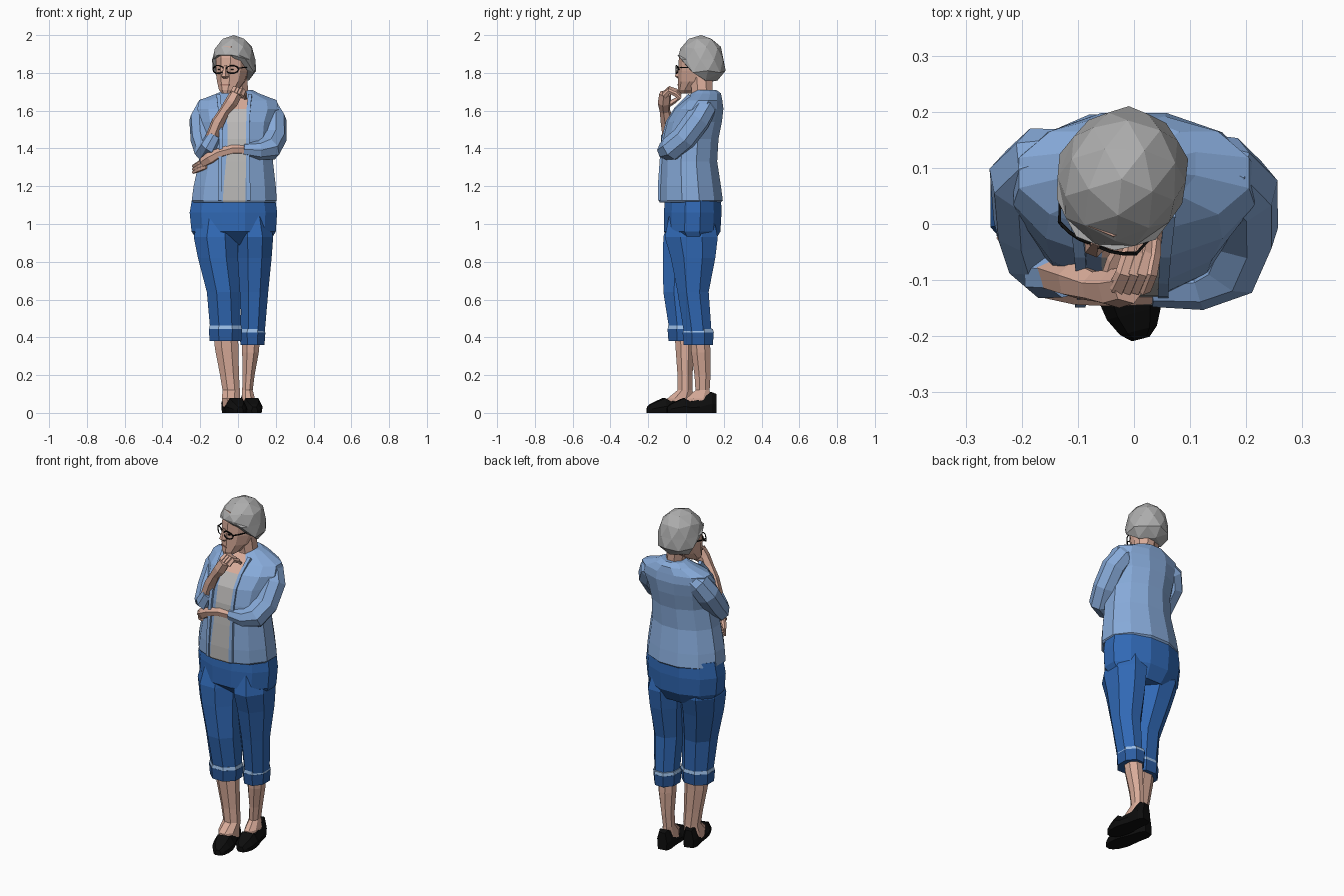
import bpy, bmesh, math
from mathutils import Vector, Matrix


def mat(name, r, g, b):
    m = bpy.data.materials.new(name)
    m.diffuse_color = (r, g, b, 1)
    return m


JACKET = mat("jacket blue", 0.24, 0.40, 0.69)
DENIM = mat("denim blue", 0.03, 0.14, 0.46)
CUFF = mat("cuff blue", 0.025, 0.11, 0.36)
STRIPE = mat("stripe blue", 0.36, 0.56, 0.86)
SKIN = mat("skin", 0.69, 0.41, 0.32)
HAIR = mat("hair grey", 0.42, 0.42, 0.42)
SHIRT = mat("shirt grey", 0.50, 0.49, 0.48)
BLACK = mat("black", 0.004, 0.004, 0.004)
LIPS = mat("lips", 0.42, 0.2, 0.16)


def finish(name, bm, *mats):
    bmesh.ops.recalc_face_normals(bm, faces=bm.faces)
    me = bpy.data.meshes.new(name)
    bm.to_mesh(me)
    bm.free()
    for m in mats:
        me.materials.append(m)
    ob = bpy.data.objects.new(name, me)
    bpy.context.collection.objects.link(ob)
    return ob


def skin_rings(name, rings, mats, rule=None, matrix=None):
    """Joins closed rings of points, caps both ends."""
    bm = bmesh.new()
    vs = [[bm.verts.new(p) for p in r] for r in rings]
    n = len(vs[0])
    for a, b in zip(vs, vs[1:]):
        for i in range(n):
            j = (i + 1) % n
            f = bm.faces.new((a[i], a[j], b[j], b[i]))
            if rule:
                f.material_index = rule(i, f.calc_center_median())
    bm.faces.new(vs[0][::-1])
    bm.faces.new(vs[-1])
    if matrix:
        bm.transform(matrix)
    return finish(name, bm, *mats)


def loft(name, levels, n, mats, rule=None, matrix=None):
    """Levels are (x0, x1, y0, y1, z); face column 0 looks to the front."""
    rings = []
    k = 1 / math.cos(math.pi / n)
    for x0, x1, y0, y1, z in levels:
        ring = []
        for i in range(n):
            a = -math.pi / 2 + (i - 0.5) * 2 * math.pi / n
            ring.append(((x0 + x1) / 2 + k * (x1 - x0) / 2 * math.cos(a),
                         (y0 + y1) / 2 + k * (y1 - y0) / 2 * math.sin(a), z))
        rings.append(ring)
    return skin_rings(name, rings, mats, rule, matrix)


def limb(name, path, n, m, matrix=None):
    """Tube through (x, y, z, radius) points."""
    pts = [Vector(p[:3]) for p in path]
    rings, side = [], None
    for i, p in enumerate(pts):
        t = (pts[min(i + 1, len(pts) - 1)] - pts[max(i - 1, 0)]).normalized()
        if side is None:
            side = t.orthogonal()
        side = (side - t * side.dot(t)).normalized()
        up = t.cross(side)
        rings.append([p + path[i][3] * (math.cos(a) * side + math.sin(a) * up)
                      for a in [2 * math.pi * k / n for k in range(n)]])
    return skin_rings(name, rings, [m], None, matrix)


def box(name, c, s, m, matrix):
    bm = bmesh.new()
    bmesh.ops.create_cube(bm, size=1, matrix=matrix @ Matrix.Translation(c) @ Matrix.Diagonal((*s, 1)))
    return finish(name, bm, m)


# jacket with the shirt and neckline in its front column
loft("jacket_and_shirt", [
    (-.235, .195, -.14, .185, 1.115), (-.245, .205, -.145, .195, 1.125), (-.235, .2, -.145, .185, 1.2),
    (-.207, .185, -.137, .165, 1.33), (-.19, .18, -.127, .172, 1.45), (-.2, .19, -.105, .19, 1.54),
    (-.215, .215, -.06, .198, 1.61), (-.205, .205, -.01, .192, 1.655), (-.11, .11, .03, .185, 1.692),
    (-.07, .075, .05, .16, 1.71)], 12, [JACKET, SHIRT, SKIN],
    lambda i, c: 0 if i else (1 if c.z < 1.61 else 2))
# two front edges of the open jacket
for s, x in ((-1, -.096), (1, .056)):
    limb("jacket_edge", [(x, -.14, 1.125, .013), (x, -.14, 1.2, .013), (x - s * .003, -.13, 1.34, .013),
                         (x - s * .004, -.12, 1.45, .013), (x - s * .003, -.098, 1.54, .013),
                         (x, -.052, 1.61, .014), (x + s * .008, .02, 1.682, .014)], 4, JACKET)

# sleeves
limb("left_sleeve", [(.10, .12, 1.64, .045), (.155, .095, 1.61, .066), (.188, .06, 1.55, .07),
                     (.19, -.01, 1.455, .068), (.163, -.075, 1.4, .068), (.11, -.105, 1.39, .05),
                     (.03, -.112, 1.395, .036)], 8, JACKET)
limb("right_sleeve", [(-.11, .125, 1.64, .045), (-.16, .11, 1.61, .066), (-.19, .08, 1.55, .07),
                      (-.187, .0, 1.45, .065), (-.175, -.06, 1.39, .058), (-.155, -.085, 1.405, .05),
                      (-.12, -.09, 1.47, .042)], 8, JACKET)

# folded forearm and hand
limb("left_forearm", [(.06, -.112, 1.395, .03), (-.03, -.12, 1.395, .028), (-.1, -.118, 1.375, .027),
                      (-.145, -.102, 1.35, .034), (-.185, -.075, 1.325, .027)], 6, SKIN)
for k in range(3):
    d = k * .02
    limb("left_finger", [(-.165, -.09, 1.345 - d, .015), (-.205, -.06, 1.322 - d * .8, .014),
                         (-.238, -.02, 1.305 - d * .8, .009)], 5, SKIN)
# raised forearm and hand below the chin
limb("right_forearm", [(-.15, -.085, 1.43, .036), (-.105, -.1, 1.54, .035), (-.07, -.112, 1.6, .028),
                       (-.035, -.115, 1.645, .036), (-.01, -.11, 1.69, .033)], 6, SKIN)
for k in range(4):
    d = k * .015
    limb("right_finger", [(-.03 + d, -.115, 1.69 - d * .3, .016), (-.018 + d, -.088, 1.717 - d * .3, .015),
                          (-.01 + d, -.055, 1.705 - d * .4, .013), (-.006 + d, -.03, 1.682 - d * .4, .009)], 5, SKIN)
limb("right_thumb", [(-.045, -.1, 1.63, .016), (-.035, -.065, 1.65, .014), (-.02, -.035, 1.67, .009)], 5, SKIN)

# trousers: hips and two legs
loft("hips", [(-.24, .195, -.11, .185, 1.15), (-.256, .207, -.117, .188, 1.06), (-.246, .2, -.117, .182, .96),
              (-.2, .16, -.04, .14, .89)], 12, [DENIM])
loft("right_trouser_leg", [(-.21, -.01, -.09, .13, 1.04), (-.234, .0, -.12, .148, .93), (-.212, .0, -.122, .115, .82),
                           (-.165, .012, -.12, .07, .64), (-.148, .016, -.09, .062, .45),
                           (-.14, .01, -.08, .05, .4)], 8, [DENIM])
loft("left_trouser_leg", [(-.01, .165, -.09, .145, 1.04), (-.005, .186, -.112, .168, .93), (.0, .178, -.08, .155, .82),
                          (.012, .16, -.045, .12, .64), (.018, .142, -.012, .135, .43),
                          (.02, .135, -.005, .13, .38)], 8, [DENIM])

# turned-up cuffs with a pale stripe, then bare legs
for side, x0, x1, y0, y1, z in (("right", -.155, .022, -.098, .068, .38), ("left", .008, .145, -.018, .147, .36)):
    loft(side + "_cuff", [(x0 + .005, x1 - .005, y0 + .005, y1 - .005, z), (x0, x1, y0, y1, z + .065)], 8, [CUFF])
    loft(side + "_cuff_stripe", [(x0 + .001, x1 - .001, y0 + .001, y1 - .001, z + .065),
                                 (x0 + .005, x1 - .005, y0 + .004, y1 - .004, z + .083)], 8, [STRIPE])
loft("right_shin", [(-.13, .0, -.06, .045, .42), (-.122, .002, -.055, .04, .34), (-.095, .005, -.045, .035, .2),
                    (-.082, .01, -.045, .035, .12), (-.085, .01, -.1, .04, .075), (-.08, .01, -.1, .04, .03)], 8, [SKIN])
loft("left_shin", [(.022, .117, .025, .125, .4), (.022, .11, .028, .13, .32), (.025, .088, .045, .13, .2),
                   (.022, .078, .05, .125, .12), (.02, .09, .0, .13, .075), (.02, .09, .0, .13, .03)], 8, [SKIN])


# slip-on shoes: sections from heel to toe as (position, half width, height)
def shoe(name, heel, toe):
    h, t = Vector((*heel, 0)), Vector((*toe, 0))
    side = Vector((0, 0, 1)).cross(t - h).normalized()
    rings = []
    for k, w, top in ((0, .028, .1), (.1, .042, .11), (.35, .046, .07), (.55, .055, .06),
                      (.66, .057, .078), (.82, .05, .06), (.94, .034, .045), (1, .016, .03)):
        c = h.lerp(t, k)
        rings.append([c + side * w * a + Vector((0, 0, top * b)) for a, b in
                      ((-.9, 0), (-1, .45), (-.6, 1), (.6, 1), (1, .45), (.9, 0))])
    skin_rings(name, rings, [BLACK])


shoe("right_shoe", (-.055, .055), (.012, -.205))
shoe("left_shoe", (.045, .158), (.088, -.1))

# neck
loft("neck", [(-.05, .065, .03, .15, 1.63), (-.045, .055, .03, .14, 1.7), (-.065, .045, .02, .14, 1.8)], 8, [SKIN])

# head, turned to its right
HEAD = Matrix.Translation((-.022, .08, 0)) @ Matrix.Rotation(math.radians(-22), 4, 'Z')
loft("face", [(-.028, .028, -.12, -.06, 1.69), (-.05, .05, -.125, -.02, 1.71), (-.071, .071, -.122, .05, 1.755),
              (-.082, .082, -.12, .08, 1.81), (-.084, .084, -.116, .08, 1.88), (-.075, .075, -.1, .07, 1.94)],
     10, [SKIN], None, HEAD)
loft("nose", [(-.012, .012, -.128, -.1, 1.77), (-.019, .019, -.146, -.1, 1.782), (-.009, .009, -.126, -.1, 1.84)],
     6, [SKIN], None, HEAD)
box("mouth", (0, -.122, 1.738), (.046, .008, .008), LIPS, HEAD)

# eyes and glasses
for s in (-1, 1):
    box("eye", (s * .034, -.113, 1.818), (.018, .008, .007), BLACK, HEAD)
    ring = [(s * .04 + .034 * math.cos(a), -.127 + .014 * max(0, s * math.cos(a)), 1.818 + .021 * math.sin(a), .0035)
            for a in [math.pi * k / 5 for k in range(11)]]
    limb("glasses_rim", ring, 4, BLACK, HEAD)
    limb("glasses_temple", [(s * .074, -.113, 1.825, .0035), (s * .086, -.08, 1.828, .0035),
                            (s * .09, .0, 1.83, .0035)], 4, BLACK, HEAD)
limb("glasses_bridge", [(-.008, -.129, 1.822, .003), (.008, -.129, 1.822, .003)], 4, BLACK, HEAD)

# bobbed hair: faceted ball, swept up above the forehead
bm = bmesh.new()
bmesh.ops.create_icosphere(bm, subdivisions=2, radius=1)
for v in bm.verts:
    wide = 1 + .4 * max(0, -v.co.z)
    x, y, z = v.co.x * .113 * wide, v.co.y * .125 * wide, 1.87 + v.co.z * .13
    lift = min(1, max(0, (.0 - y) / .09))
    v.co = (x, y, max(z, 1.745 + .15 * lift))
bm.transform(HEAD)
finish("hair", bm, HAIR)
